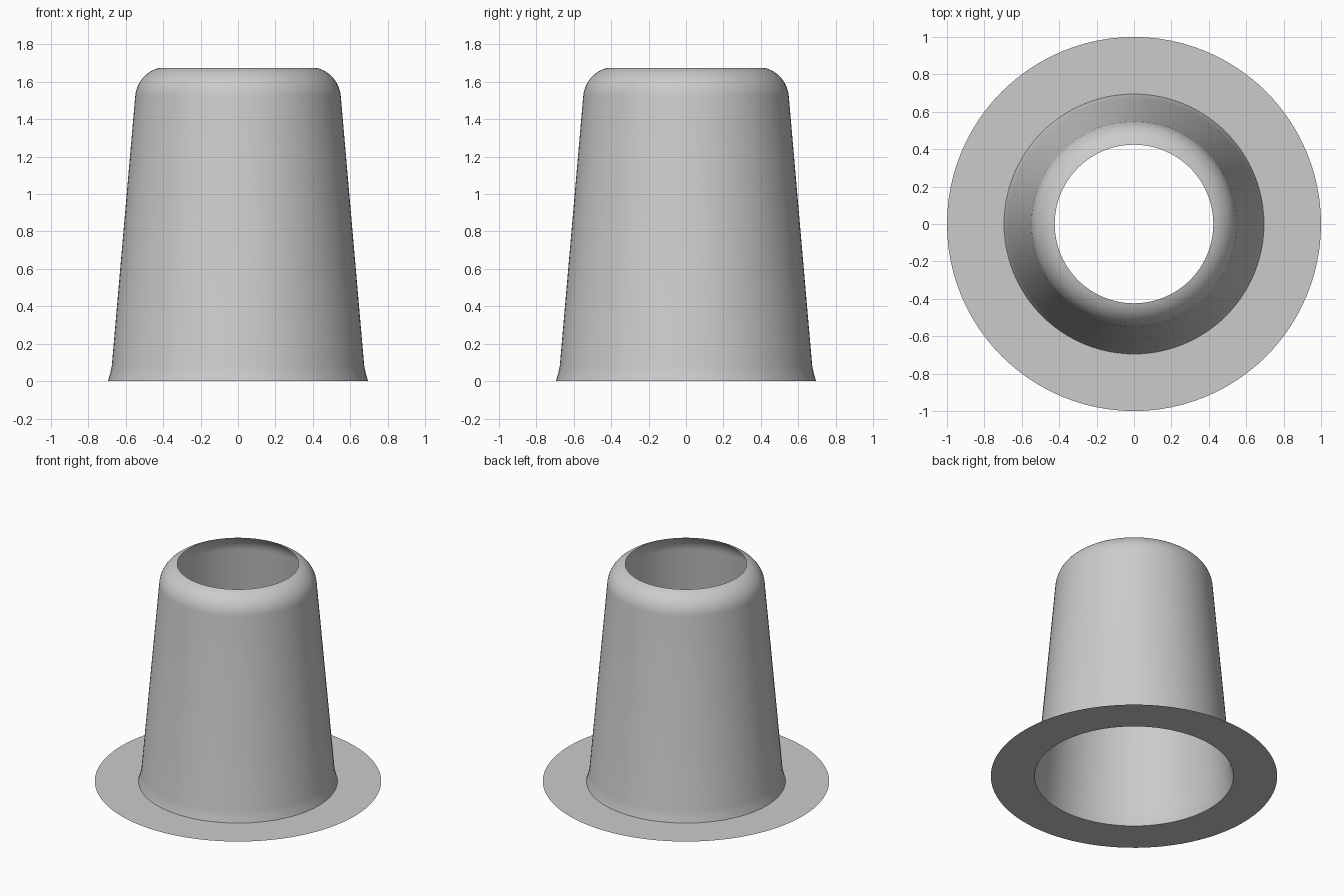
import bpy, bmesh, math

cube = bpy.data.objects.get("Cube")
if cube:
    bpy.data.objects.remove(cube)

grey = bpy.data.materials.new("plain_grey")
grey.use_nodes = True
colour = (0.6, 0.6, 0.6, 1)
grey.diffuse_color = colour
grey.node_tree.nodes["Principled BSDF"].inputs["Base Color"].default_value = colour


def lathe(name, profile, steps=96):
    """Spin a (radius, height) profile, listed inside/bottom to outside/top, about z."""
    bm = bmesh.new()
    verts = [bm.verts.new((r, 0, z)) for r, z in profile]
    edges = [bm.edges.new(pair) for pair in zip(verts, verts[1:])]
    bmesh.ops.spin(bm, geom=verts + edges, cent=(0, 0, 0), axis=(0, 0, 1),
                   angle=math.tau, steps=steps, use_merge=True)
    bmesh.ops.remove_doubles(bm, verts=bm.verts, dist=0.0001)
    # Turn every face outward and upward
    for f in bm.faces:
        c = f.calc_center_median()
        f.normal_update()
        outward = f.normal.x * c.x + f.normal.y * c.y
        if outward + f.normal.z < 0:
            f.normal_flip()
    mesh = bpy.data.meshes.new(name)
    bm.to_mesh(mesh)
    bm.free()
    mesh.materials.append(grey)
    obj = bpy.data.objects.new(name, mesh)
    bpy.context.collection.objects.link(obj)
    bpy.ops.object.select_all(action="DESELECT")
    obj.select_set(True)
    bpy.context.view_layer.objects.active = obj
    bpy.ops.object.shade_smooth_by_angle(angle=math.radians(35))
    return obj


# Flat brim
lathe("brim", [(0.695, 0), (1, 0)])

# Thin tapered wall with a flared foot and a rounded, open shoulder
wall = [(0.695, 0), (0.684, 0.04), (0.675, 0.08)]
radius, centre_r, centre_z = 0.17, 0.38, 1.51
for i in range(13):
    a = math.radians(5 + 70 * i / 12)
    wall.append((centre_r + radius * math.cos(a), centre_z + radius * math.sin(a)))
lathe("tapered_wall", wall)
